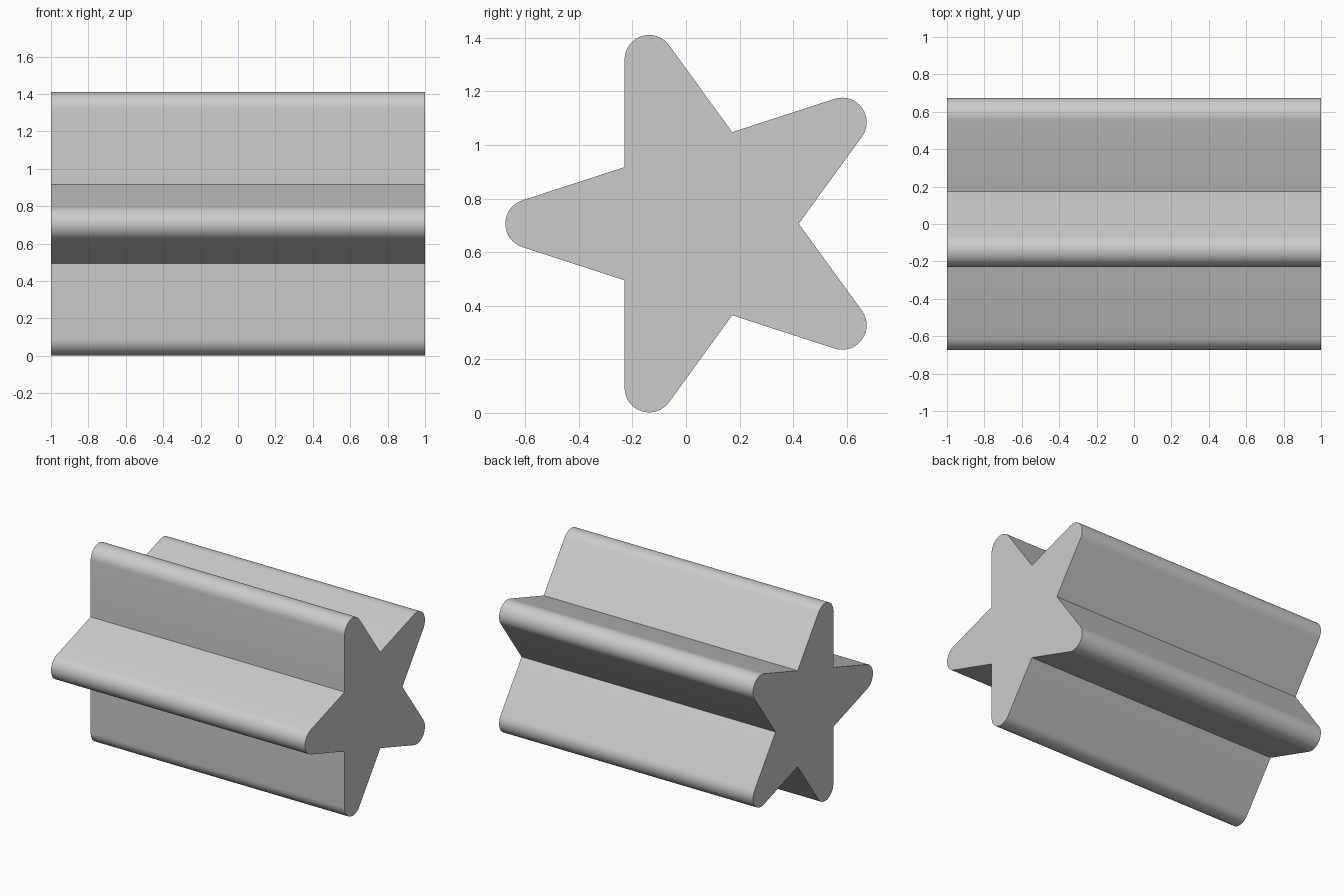
import bpy, bmesh
from math import sin, cos, radians

if "Cube" in bpy.data.objects:
    bpy.data.objects.remove(bpy.data.objects["Cube"])

INNER, TIP_DIST, TIP_R = 0.3593, 0.6442, 0.0917   # notch radius, tip circle distance and radius
CY, CZ, HALF, STEPS = 0.0615, 0.7061, 1.0, 16

# Rounded five-point star profile in the y-z plane
profile = []
for i in range(5):
    a = radians(72 * i)
    profile.append((CY + INNER * cos(a), CZ + INNER * sin(a)))
    t = a + radians(36)
    for k in range(STEPS + 1):
        b = t + radians(-72 + 144 * k / STEPS)
        profile.append((CY + TIP_DIST * cos(t) + TIP_R * cos(b),
                        CZ + TIP_DIST * sin(t) + TIP_R * sin(b)))

# Extrude the profile along x
bm = bmesh.new()
face = bm.faces.new([bm.verts.new((-HALF, y, z)) for y, z in profile])
ext = bmesh.ops.extrude_face_region(bm, geom=[face], use_keep_orig=True)
verts = [g for g in ext["geom"] if isinstance(g, bmesh.types.BMVert)]
bmesh.ops.translate(bm, verts=verts, vec=(2 * HALF, 0, 0))
bmesh.ops.recalc_face_normals(bm, faces=bm.faces)
mesh = bpy.data.meshes.new("star_prism")
bm.to_mesh(mesh)
bm.free()

star = bpy.data.objects.new("star_prism", mesh)
bpy.context.collection.objects.link(star)
bpy.context.view_layer.objects.active = star
star.select_set(True)

# Smooth rounded tips, sharp notches and end caps
bpy.ops.object.shade_smooth_by_angle(angle=radians(30))
